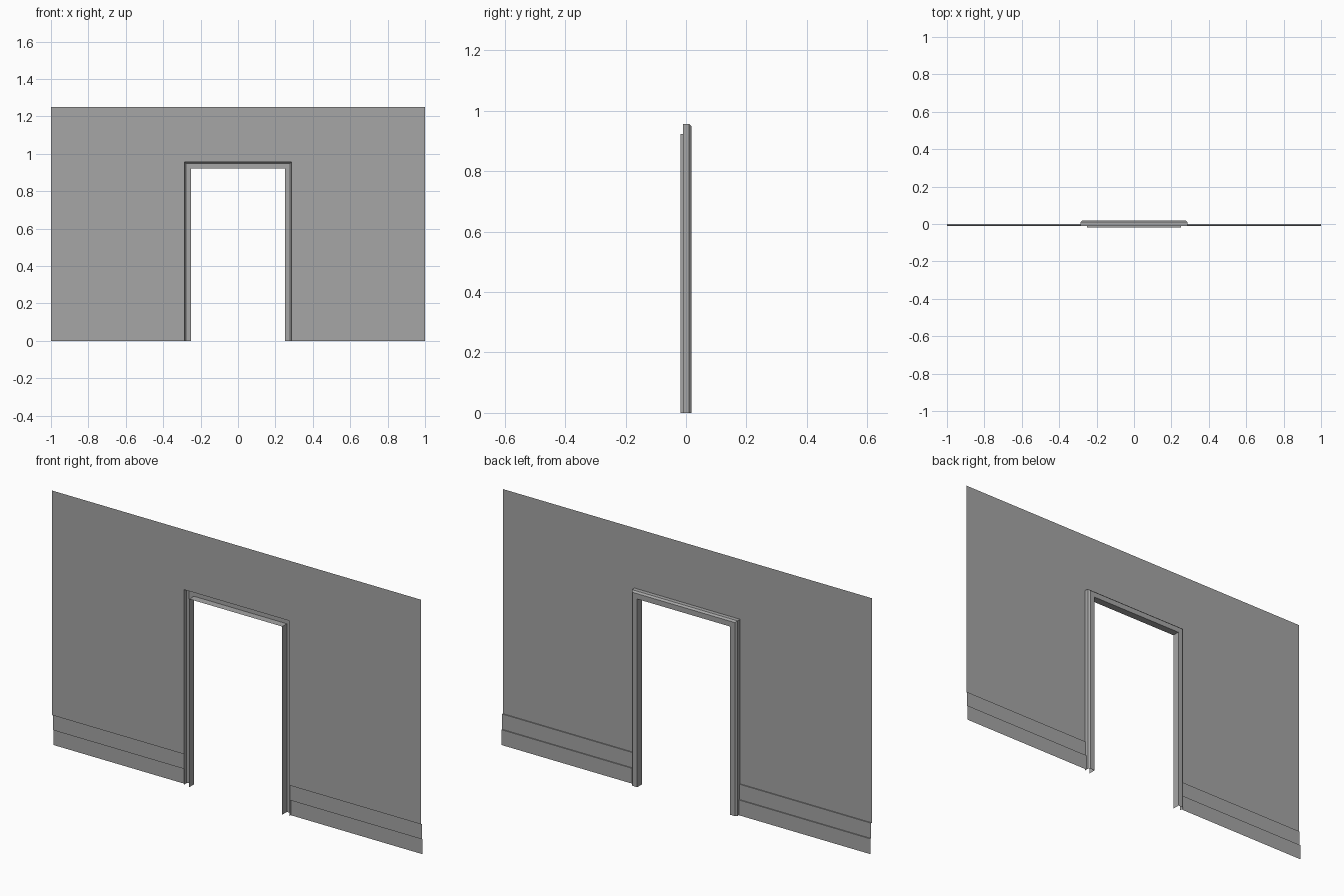
import bpy, bmesh

cube = bpy.data.objects.get("Cube")
if cube:
    bpy.data.objects.remove(cube, do_unlink=True)

grey = bpy.data.materials.new("plain_grey")
grey.use_nodes = True
colour = (0.38, 0.38, 0.38, 1)
grey.diffuse_color = colour
grey.node_tree.nodes["Principled BSDF"].inputs["Base Color"].default_value = colour

HALF, HEIGHT = 1.0, 1.25            # wall half width and height
DOOR, LINTEL = 0.252, 0.922         # clear opening half width and height
TRIM = 0.034                        # width of the door trim
WALL_Y = -0.010
SKIRT = 0.15                        # top of the skirting


def make_object(name, bm):
    mesh = bpy.data.meshes.new(name)
    bm.to_mesh(mesh)
    bm.free()
    mesh.materials.append(grey)
    obj = bpy.data.objects.new(name, mesh)
    bpy.context.collection.objects.link(obj)
    return obj


def bridge(bm, rows):
    """Join neighbouring rows of points with quads."""
    rows = [[bm.verts.new(p) for p in row] for row in rows]
    for a, b in zip(rows, rows[1:]):
        for i in range(len(a) - 1):
            bm.faces.new((a[i], a[i + 1], b[i + 1], b[i]))


# Wall sheet with the doorway left out
edge, top = DOOR + TRIM, LINTEL + TRIM
half_outline = [(edge, top), (edge, SKIRT), (HALF, SKIRT), (HALF, HEIGHT)]
outline = half_outline + [(-x, z) for x, z in reversed(half_outline)]
bm = bmesh.new()
bm.faces.new([bm.verts.new((x, WALL_Y, z)) for x, z in outline])
bmesh.ops.reverse_faces(bm, faces=bm.faces)
make_object("wall", bm)

# Two-step skirting on each side, stepping out towards the back
steps = [(0, 0), (0, SKIRT / 2), (-0.005, SKIRT / 2),
         (-0.005, SKIRT), (WALL_Y, SKIRT)]
for name, x0, x1 in (("right_skirting", -HALF, -edge), ("left_skirting", edge, HALF)):
    bm = bmesh.new()
    bridge(bm, [[(x1, y, z), (x0, y, z)] for y, z in steps])
    make_object(name, bm)

# Door frame: open bevelled section swept up, across and down the doorway
section = [(TRIM, WALL_Y), (TRIM, 0.010), (0.026, 0.018), (0, 0.018), (0, -0.018)]
bm = bmesh.new()
rows = []
for out, y in section:
    w, h = DOOR + out, LINTEL + out
    rows.append([(-w, y, 0), (-w, y, h), (w, y, h), (w, y, 0)])
bridge(bm, rows)
bmesh.ops.reverse_faces(bm, faces=bm.faces)
make_object("door_frame", bm)
